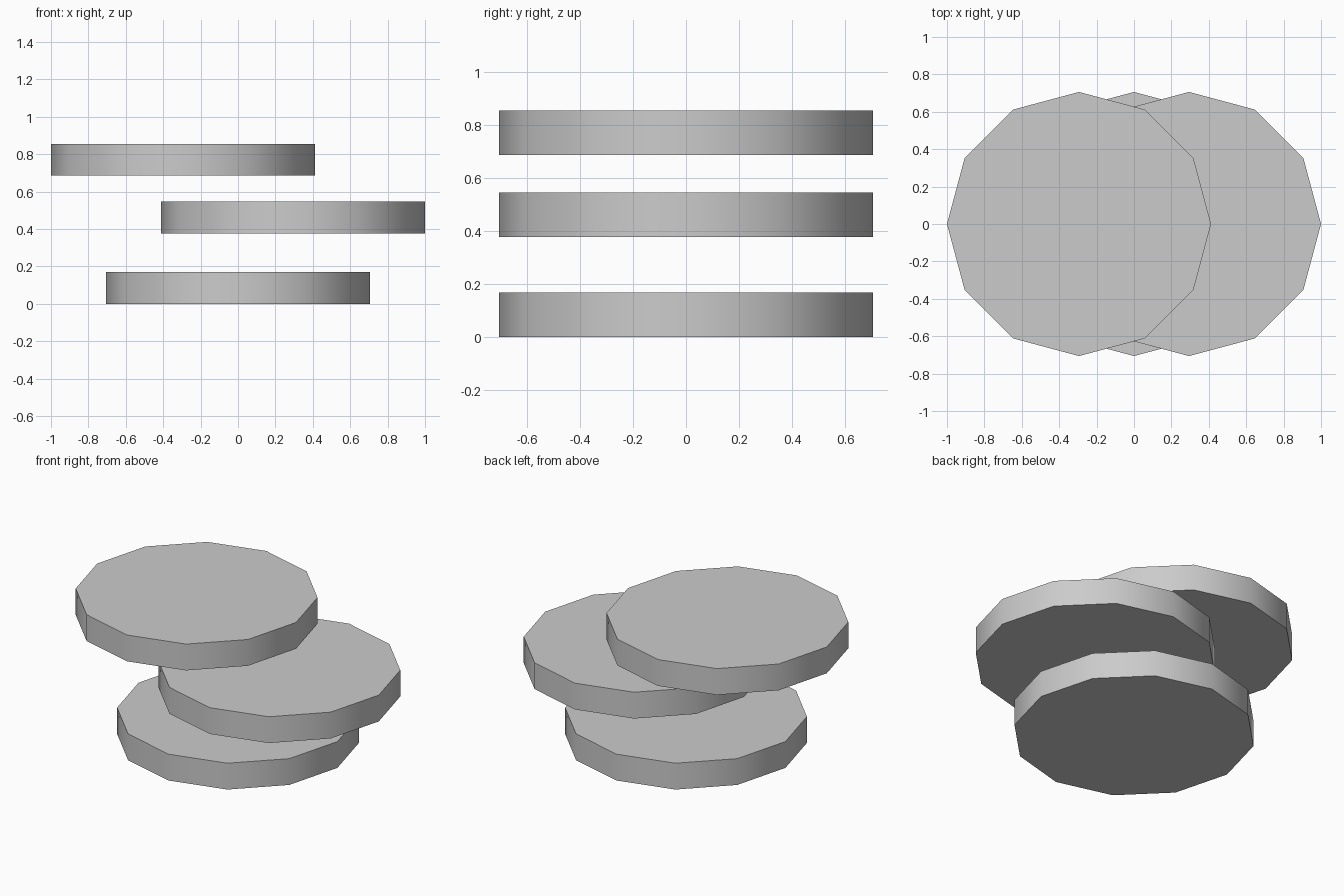
import bpy
from math import radians

if "Cube" in bpy.data.objects:
    bpy.data.objects.remove(bpy.data.objects["Cube"])

RADIUS, THICK = 0.706, 0.169

# Three offset twelve-sided discs: name, x centre, underside height
discs = [
    ("bottom_disc", 0.0, 0.0),
    ("middle_disc", 0.294, 0.377),
    ("top_disc", -0.294, 0.686),
]

for name, x, z in discs:
    bpy.ops.mesh.primitive_cylinder_add(
        vertices=12, radius=RADIUS, depth=THICK, location=(x, 0, z + THICK / 2))
    disc = bpy.context.object
    disc.name = name
    # Smooth rim, sharp cap edges
    bpy.ops.object.shade_smooth_by_angle(angle=radians(40))
